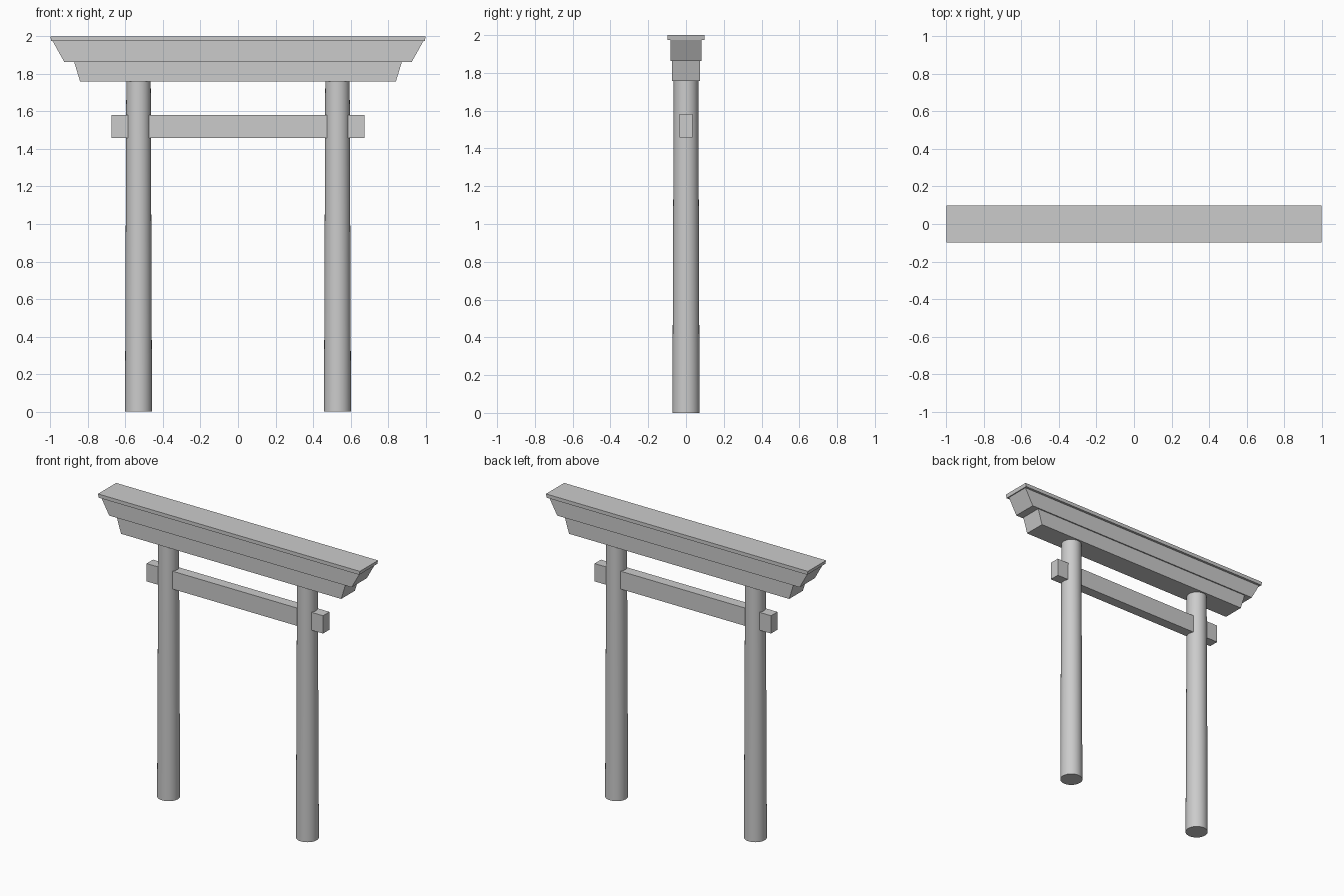
import bpy, bmesh, math

if "Cube" in bpy.data.objects:
    bpy.data.objects.remove(bpy.data.objects["Cube"])


def beam(name, z0, z1, half_bottom, half_top, half_depth):
    """Beam along x with slanted ends: trapezoid profile extruded through y."""
    bm = bmesh.new()
    profile = [(-half_bottom, z0), (half_bottom, z0), (half_top, z1), (-half_top, z1)]
    face = bm.faces.new([bm.verts.new((x, -half_depth, z)) for x, z in profile])
    ext = bmesh.ops.extrude_face_region(bm, geom=[face])
    moved = [v for v in ext["geom"] if isinstance(v, bmesh.types.BMVert)]
    bmesh.ops.translate(bm, verts=moved, vec=(0, 2 * half_depth, 0))
    bmesh.ops.recalc_face_normals(bm, faces=bm.faces)
    mesh = bpy.data.meshes.new(name)
    bm.to_mesh(mesh)
    bm.free()
    obj = bpy.data.objects.new(name, mesh)
    bpy.context.collection.objects.link(obj)
    return obj


# Stacked lintel: cap, upper and lower beams
beam("roof_cap", 1.975, 2.0, 0.995, 1.0, 0.099)
beam("upper_lintel", 1.864, 1.975, 0.926, 0.988, 0.083)
beam("lower_lintel", 1.758, 1.864, 0.841, 0.873, 0.075)

# Tie beam passing through both pillars
beam("tie_beam", 1.459, 1.582, 0.674, 0.674, 0.035)

# Round, slightly tapered pillars
for side, label in ((-1, "left"), (1, "right")):
    bpy.ops.mesh.primitive_cone_add(vertices=32, radius1=0.072, radius2=0.065,
                                    depth=1.758, location=(side * 0.53, 0, 0.879))
    bpy.context.object.name = label + "_pillar"
    bpy.ops.object.shade_smooth_by_angle(angle=math.radians(40))
